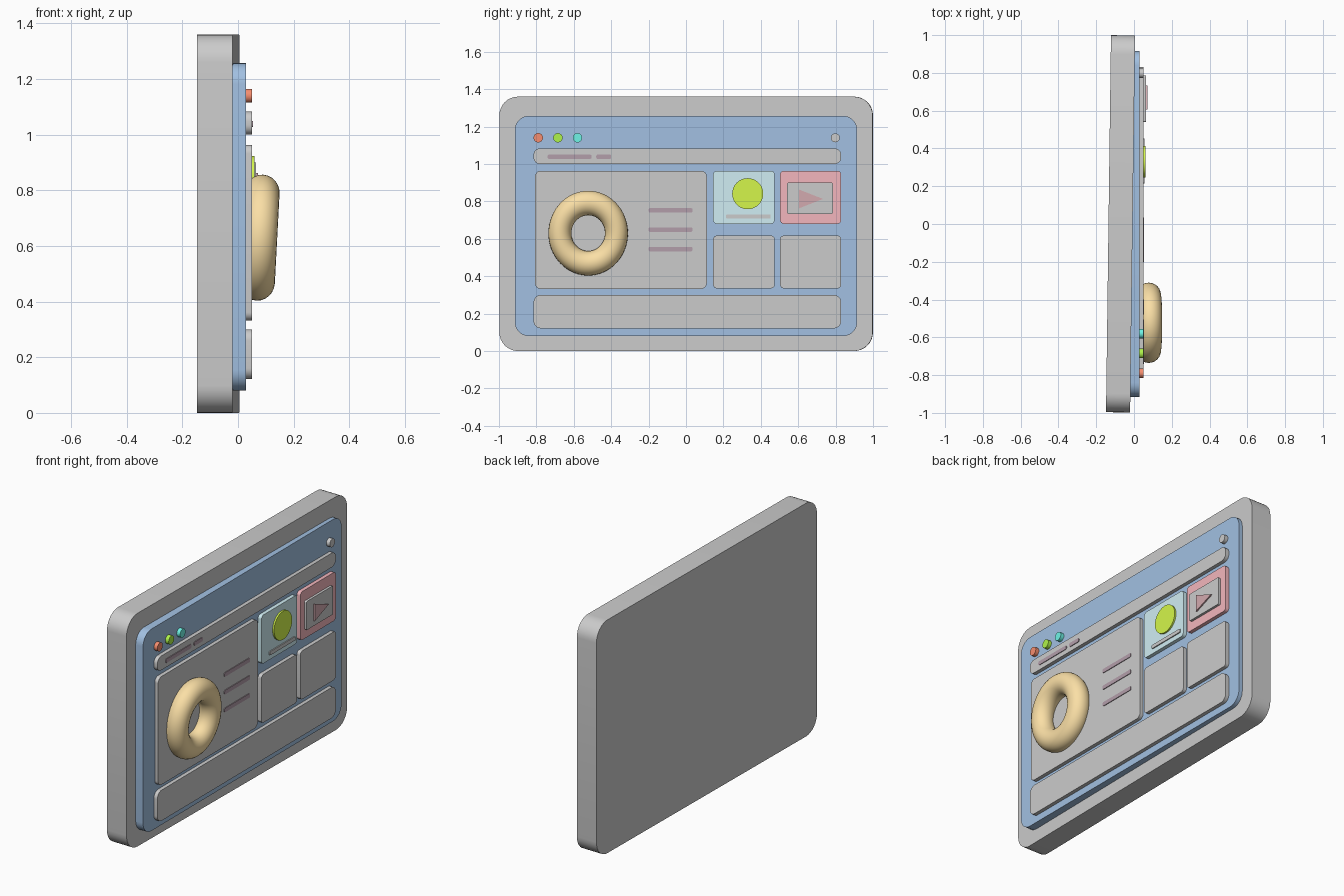
import bpy, bmesh, math

if "Cube" in bpy.data.objects:
    bpy.data.objects.remove(bpy.data.objects["Cube"])

mats = {}


def paint(ob, color):
    if color:
        if color not in mats:
            mats[color] = bpy.data.materials.new("paint_%d" % len(mats))
            mats[color].diffuse_color = (*color, 1)
        ob.data.materials.append(mats[color])


def prism(name, outline, x0, x1, color=None):
    """Extrude a (y, z) outline along x."""
    bm = bmesh.new()
    face = bm.faces.new([bm.verts.new((x0, y, z)) for y, z in outline])
    ext = bmesh.ops.extrude_face_region(bm, geom=[face], use_keep_orig=True)
    for v in ext["geom"]:
        if isinstance(v, bmesh.types.BMVert):
            v.co.x = x1
    bmesh.ops.recalc_face_normals(bm, faces=bm.faces)
    me = bpy.data.meshes.new(name)
    bm.to_mesh(me)
    bm.free()
    ob = bpy.data.objects.new(name, me)
    bpy.context.collection.objects.link(ob)
    bpy.ops.object.select_all(action='DESELECT')
    ob.select_set(True)
    bpy.context.view_layer.objects.active = ob
    bpy.ops.object.shade_smooth_by_angle(angle=math.radians(30))
    paint(ob, color)
    return ob


def panel(name, y0, y1, z0, z1, r, x0, x1, color=None, n=8):
    """Rounded rectangle slab."""
    pts = []
    corners = ((y1 - r, z1 - r), (y0 + r, z1 - r), (y0 + r, z0 + r), (y1 - r, z0 + r))
    for q, (cy, cz) in enumerate(corners):
        for i in range(n + 1):
            a = (q + i / n) * math.pi / 2
            pts.append((cy + r * math.cos(a), cz + r * math.sin(a)))
    return prism(name, pts, x0, x1, color)


def disc(name, y, z, r, x0, x1, color=None, n=40):
    pts = [(y + r * math.cos(2 * math.pi * i / n), z + r * math.sin(2 * math.pi * i / n))
           for i in range(n)]
    return prism(name, pts, x0, x1, color)


BLUE = (0.36, 0.53, 0.76)
DARK = (0.45, 0.34, 0.40)
GREEN = (0.66, 0.92, 0.07)
BACK, FRONT = 0.022, 0.05

# Backing slab, turned very slightly, and blue window body
slab = panel("backing_slab", -0.998, 0.998, 0.0, 1.36, 0.1, -0.135, -0.0075)
slab.rotation_euler.z = math.radians(-0.75)
panel("window_body", -0.915, 0.915, 0.08, 1.257, 0.075, -0.03, 0.028, BLUE)

# Window buttons
for i, c in enumerate(((0.92, 0.27, 0.16), (0.43, 0.9, 0.07), (0.16, 0.9, 0.79))):
    disc("window_button_%d" % i, -0.79 + 0.105 * i, 1.14, 0.025, BACK, FRONT, c)
disc("menu_button", 0.798, 1.14, 0.024, BACK, FRONT)

# Address bar with dashes
panel("address_bar", -0.815, 0.83, 1.0, 1.083, 0.035, BACK, FRONT)
panel("address_dash_long", -0.74, -0.505, 1.027, 1.05, 0.008, 0.045, 0.054, DARK)
panel("address_dash_short", -0.48, -0.40, 1.027, 1.05, 0.008, 0.045, 0.054, DARK)

# Main card, small cards and bottom bar
panel("main_card", -0.807, 0.111, 0.332, 0.963, 0.03, BACK, FRONT)
panel("bottom_bar", -0.815, 0.83, 0.121, 0.30, 0.04, BACK, FRONT)
cards = {(0, 1): (0.63, 0.85, 0.90), (1, 1): (0.90, 0.47, 0.51)}
for col, (y0, y1) in enumerate(((0.145, 0.474), (0.503, 0.83))):
    for row, (z0, z1) in enumerate(((0.335, 0.617), (0.68, 0.963))):
        panel("card_%d_%d" % (col, row), y0, y1, z0, z1, 0.02, BACK, FRONT,
              cards.get((col, row)))

# Text lines on the main card
for i, z in enumerate((0.752, 0.649, 0.545)):
    panel("text_line_%d" % i, -0.20, 0.035, z - 0.012, z + 0.012, 0.008, 0.045, 0.054, DARK)

# Ring chart, leaning slightly
bpy.ops.mesh.primitive_torus_add(major_segments=64, minor_segments=24,
                                 major_radius=0.155, minor_radius=0.063,
                                 location=(0.078, -0.523, 0.63),
                                 rotation=(0, math.radians(93), 0))
ring = bpy.context.object
ring.name = "ring_chart"
ring.scale = (1.04, 0.975, 1)
bpy.ops.object.shade_smooth()
paint(ring, (0.96, 0.74, 0.38))

# Picture card details
disc("picture_disc", 0.33, 0.841, 0.083, 0.045, 0.06, GREEN)
panel("picture_caption", 0.215, 0.452, 0.708, 0.73, 0.005, 0.045, 0.056, (0.96, 0.97, 0.95))

# Video card details
panel("video_frame", 0.54, 0.786, 0.733, 0.90, 0.008, 0.045, 0.064)
prism("play_triangle", [(0.605, 0.863), (0.605, 0.763), (0.733, 0.813)], 0.06, 0.072,
      (0.65, 0.40, 0.43))

for m in bpy.data.materials:
    if m.users and not m.is_grease_pencil:
        m.use_nodes = True
        m.node_tree.nodes["Principled BSDF"].inputs["Base Color"].default_value = m.diffuse_color
